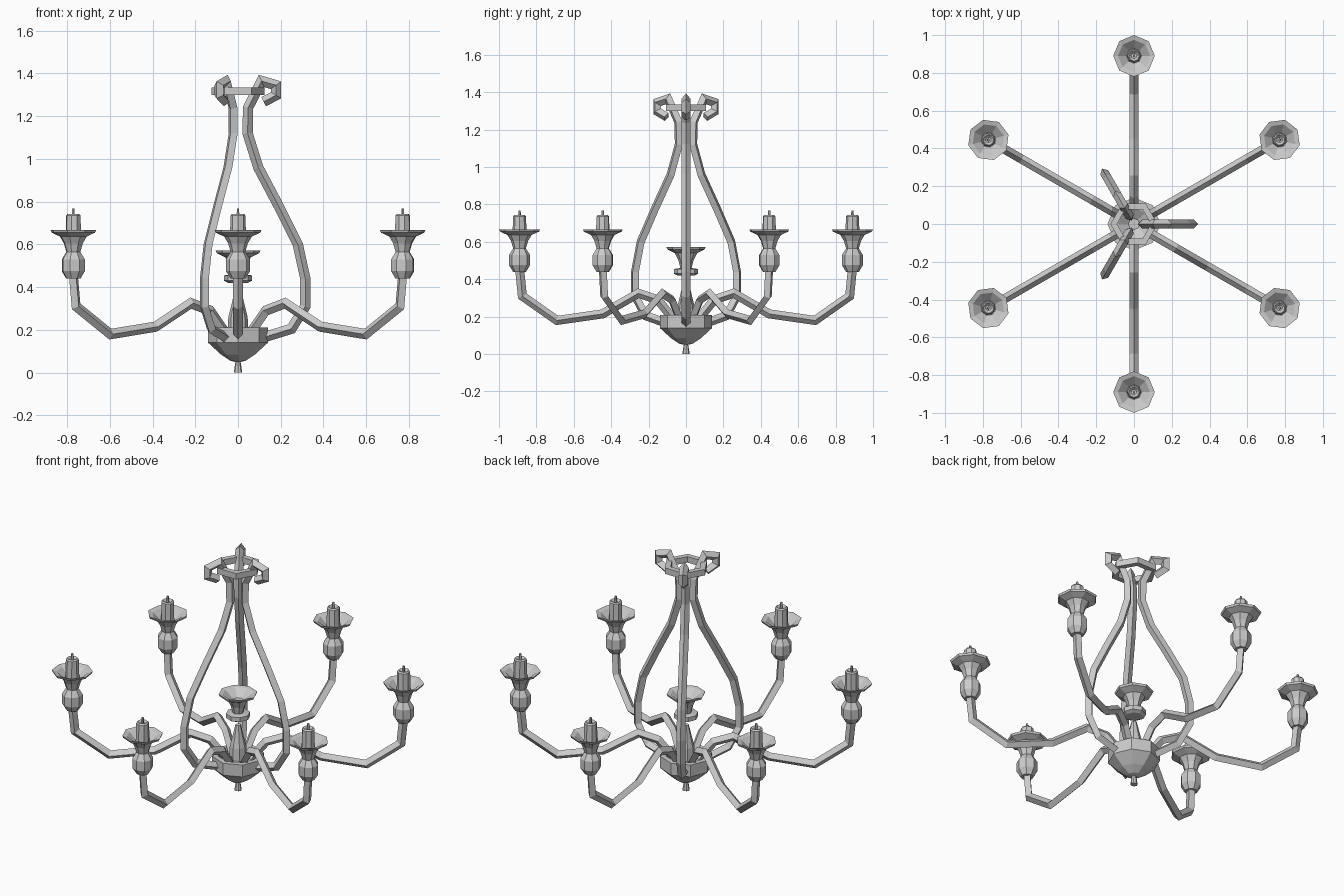
import bpy, bmesh
from math import pi, sin, cos, radians
from mathutils import Vector, Matrix

cube = bpy.data.objects.get("Cube")
if cube:
    bpy.data.objects.remove(cube, do_unlink=True)


def finish(name, bm):
    """Turn a bmesh into a flat-shaded object."""
    bmesh.ops.recalc_face_normals(bm, faces=bm.faces)
    mesh = bpy.data.meshes.new(name)
    bm.to_mesh(mesh)
    bm.free()
    obj = bpy.data.objects.new(name, mesh)
    bpy.context.collection.objects.link(obj)
    return obj


def skin(bm, rings, closed=False):
    """Bridge consecutive rings of vertices and cap the ends."""
    pairs = list(zip(rings, rings[1:]))
    if closed:
        pairs.append((rings[-1], rings[0]))
    for a, b in pairs:
        n = len(a)
        for i in range(n):
            j = (i + 1) % n
            bm.faces.new((a[i], a[j], b[j], b[i]))
    if not closed:
        bm.faces.new(rings[0])
        bm.faces.new(rings[-1])


def lathe(name, profile, sides=8, closed=False):
    """Revolve (radius, height) points around z."""
    bm = bmesh.new()
    rings = [[bm.verts.new((r * cos(2 * pi * i / sides), r * sin(2 * pi * i / sides), z))
              for i in range(sides)] for r, z in profile]
    skin(bm, rings, closed)
    return finish(name, bm)


def bar(name, path, size):
    """Sweep a diamond section along (radius, height) points with mitred bends."""
    bm = bmesh.new()
    pts = [Vector((x, 0, z)) for x, z in path]
    side = Vector((0, 1, 0))
    rings = []
    for i, p in enumerate(pts):
        before = (p - pts[i - 1]).normalized() if i else None
        after = (pts[i + 1] - p).normalized() if i < len(pts) - 1 else None
        a, b = before or after, after or before
        tangent = (a + b).normalized()
        normal = side.cross(tangent) / max(tangent.dot(a), 0.7)
        rings.append([bm.verts.new(p + d * size) for d in (normal, side, -normal, -side)])
    skin(bm, rings)
    return finish(name, bm)


def spread(obj, count, start, offset=0.0):
    """Place the object and its copies evenly around the z axis."""
    base = obj.name
    for k in range(count):
        copy = obj if k == 0 else bpy.data.objects.new(f"{base}_{k + 1}", obj.data)
        if k:
            bpy.context.collection.objects.link(copy)
        turn = Matrix.Rotation(radians(start + 360 * k / count), 4, 'Z')
        copy.matrix_world = turn @ Matrix.Translation((offset, 0, 0))


# Central bowl with its hanging finial
lathe("hub_bowl", [(0.02, 0), (0.012, 0.05), (0.035, 0.055), (0.08, 0.085),
                   (0.14, 0.14), (0.14, 0.21), (0.11, 0.21), (0.1, 0.19)])
lathe("hub_post", [(0.05, 0.18), (0.045, 0.26), (0.03, 0.32), (0.015, 0.385)])

# Empty cup above the hub
lathe("center_cup", [(0.045, 0.42), (0.065, 0.43), (0.065, 0.455), (0.03, 0.46), (0.04, 0.5),
                     (0.06, 0.54), (0.1, 0.56), (0.105, 0.572), (0.085, 0.568), (0.03, 0.53)])

# Six candle arms with their cups and candles
arm = bar("candle_arm", [(0.07, 0.19), (0.15, 0.29), (0.255, 0.325), (0.445, 0.215),
                         (0.69, 0.18), (0.875, 0.31), (0.89, 0.46)], 0.024)
cup = lathe("candle_cup", [(0.035, 0.44), (0.056, 0.475), (0.056, 0.53), (0.034, 0.565),
                           (0.046, 0.605), (0.065, 0.637), (0.105, 0.655), (0.11, 0.667),
                           (0.085, 0.66), (0.04, 0.62)])
candle = lathe("candle", [(0.038, 0.61), (0.035, 0.735), (0.028, 0.743), (0.015, 0.73)])
wick = lathe("wick", [(0.008, 0.72), (0.006, 0.768)], 6)
spread(arm, 6, 30)
for part in (cup, candle, wick):
    spread(part, 6, 30, 0.89)

# Three tall hanger rods curling into hooks
hanger = bar("hanger_rod", [(0.12, 0.165), (0.25, 0.205), (0.315, 0.31), (0.315, 0.44),
                            (0.28, 0.6), (0.19, 0.78), (0.095, 0.96), (0.045, 1.12),
                            (0.047, 1.24), (0.11, 1.365), (0.178, 1.345), (0.178, 1.298),
                            (0.12, 1.268)], 0.024)
spread(hanger, 3, 0)

# Hexagonal band tying the hooks together
lathe("top_band", [(0.125, 1.3), (0.125, 1.335), (0.09, 1.335), (0.09, 1.3)], 6, closed=True)
